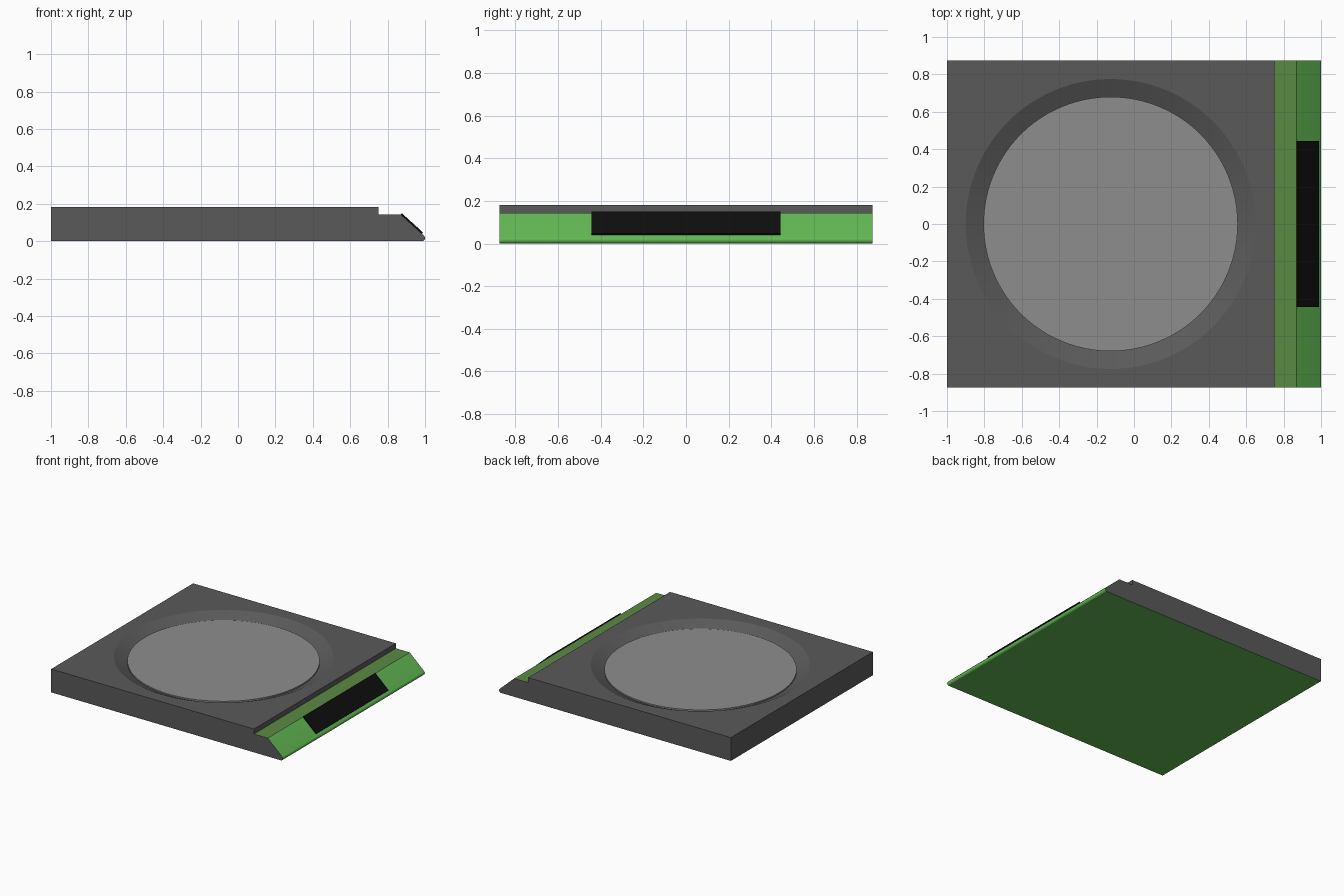
import bpy, bmesh, math
from mathutils import Vector

if "Cube" in bpy.data.objects:
    bpy.data.objects.remove(bpy.data.objects["Cube"])


def srgb(v):
    v /= 255
    return v / 12.92 if v <= 0.04045 else ((v + 0.055) / 1.055) ** 2.4


def material(name, r, g, b):
    m = bpy.data.materials.new(name)
    m.diffuse_color = (srgb(r), srgb(g), srgb(b), 1)
    m.use_nodes = True
    m.node_tree.nodes["Principled BSDF"].inputs["Base Color"].default_value = m.diffuse_color
    return m


GREY = material("dark grey", 90, 90, 90)
LIGHT = material("light grey", 141, 141, 141)
GREEN = material("green", 98, 185, 83)
OLIVE = material("olive green", 90, 138, 68)
BLACK = material("black", 14, 14, 14)


def finish(name, bm, mats):
    bmesh.ops.recalc_face_normals(bm, faces=bm.faces)
    me = bpy.data.meshes.new(name)
    bm.to_mesh(me)
    bm.free()
    for m in mats:
        me.materials.append(m)
    ob = bpy.data.objects.new(name, me)
    bpy.context.collection.objects.link(ob)
    return ob


def extrude_profile(name, pts, half, mats):
    """Closed x-z outline extruded along y."""
    bm = bmesh.new()
    f = bm.faces.new([bm.verts.new((x, -half, z)) for x, z in pts])
    r = bmesh.ops.extrude_face_region(bm, geom=[f])
    verts = [v for v in r["geom"] if isinstance(v, bmesh.types.BMVert)]
    bmesh.ops.translate(bm, verts=verts, vec=(0, 2 * half, 0))
    return finish(name, bm, mats)


def cone(name, r1, r2, z1, z2, mats):
    bm = bmesh.new()
    bmesh.ops.create_cone(bm, cap_ends=True, segments=96, radius1=r1, radius2=r2, depth=z2 - z1)
    bmesh.ops.translate(bm, verts=bm.verts, vec=(-0.125, 0, (z1 + z2) / 2))
    return finish(name, bm, mats)


def smooth(ob):
    bpy.ops.object.select_all(action="DESELECT")
    ob.select_set(True)
    bpy.context.view_layer.objects.active = ob
    bpy.ops.object.shade_smooth_by_angle(angle=math.radians(18))


# body: slab with a stepped, sloped and rounded front lip
TOP, STEP, R = 0.182, 0.143, 0.017
nose = []
for i in range(11):
    a = math.radians(47.7 - 137.7 * i / 10)
    nose.append((1 - R + R * math.cos(a), R + R * math.sin(a)))
outline = [(-1, 0), (-1, TOP), (0.75, TOP), (0.75, STEP), (0.87, STEP)] + nose
body = extrude_profile("body", outline, 0.875, [GREY, GREEN, OLIVE])
for p in body.data.polygons:
    n, c = p.normal, p.center
    if abs(n.y) > 0.5:
        p.material_index = 0
    elif n.z < -0.9 or c.x > 0.88:
        p.material_index = 1
    elif n.z > 0.9 and c.x > 0.75:
        p.material_index = 2

# round recess with sloping wall
FLOOR = 0.137
slope = (0.775 - 0.68) / (TOP - FLOOR)
cutter = cone("recess_cutter", 0.68, 0.775 + slope * 0.05, FLOOR, TOP + 0.05, [GREY])
cutter.hide_render = True
mod = body.modifiers.new("recess", "BOOLEAN")
mod.operation, mod.solver, mod.object = "DIFFERENCE", "EXACT", cutter
bpy.context.view_layer.objects.active = body
bpy.ops.object.modifier_apply(modifier="recess")
bpy.data.objects.remove(cutter)
smooth(body)

# round plate lying in the recess
smooth(cone("round_plate", 0.68, 0.68, FLOOR - 0.002, 0.147, [LIGHT]))

# thin black panel on the sloped lip
a, b = Vector((0.87, STEP)), Vector(nose[0])
b = a.lerp(b, 0.91)
d = (b - a).normalized()
off = Vector((-d.y, d.x)) * 0.009
extrude_profile("front_panel", [a, a + off, b + off, b], 0.443, [BLACK])
